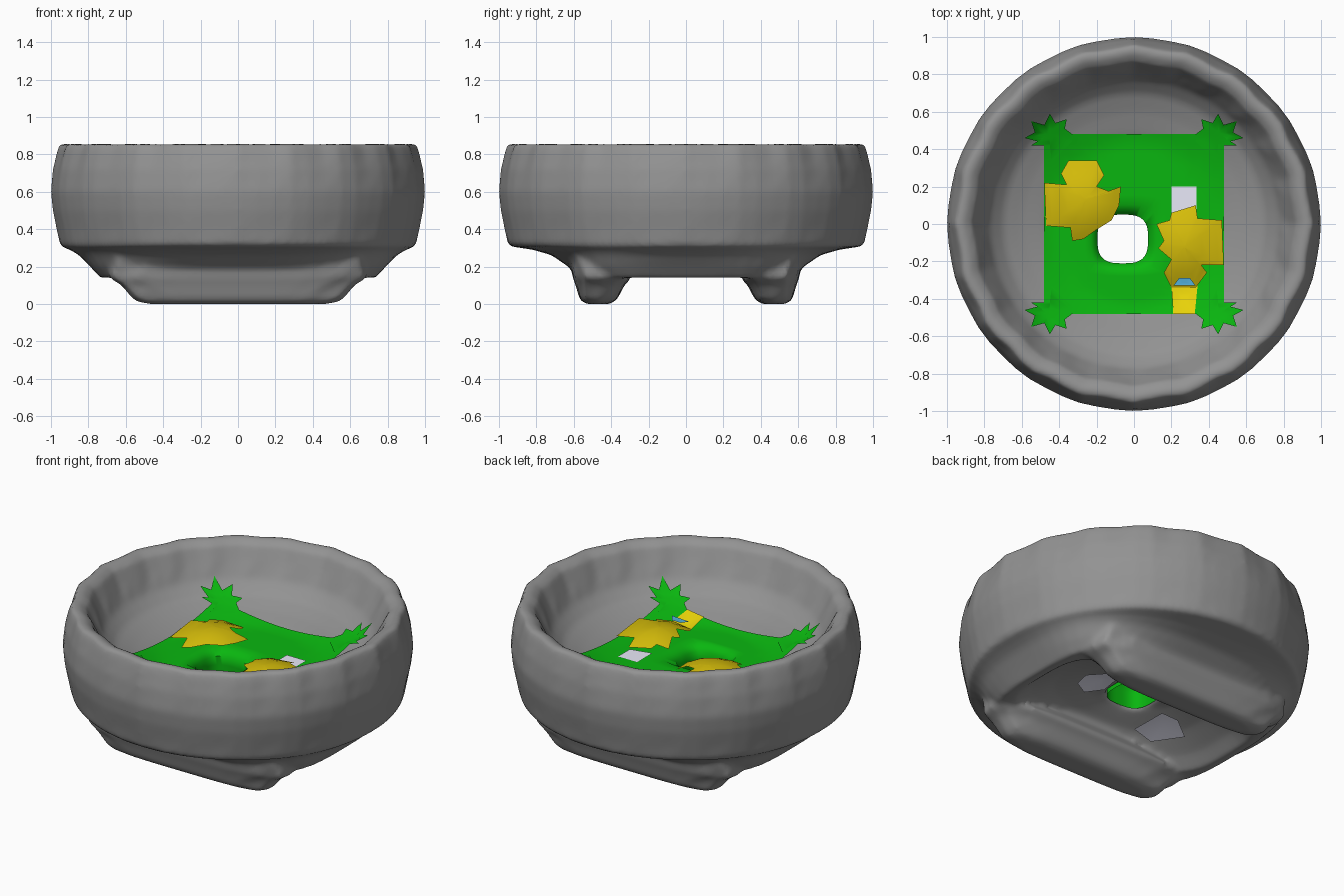
import bpy, bmesh, math

if "Cube" in bpy.data.objects:
    bpy.data.objects.remove(bpy.data.objects["Cube"])

HOLE = (-0.06, -0.08)
# inner dish profile: radius, height
DISH = [(0.0, 0.50), (0.44, 0.50), (0.48, 0.51), (0.60, 0.545), (0.70, 0.585),
        (0.77, 0.65), (0.83, 0.75), (0.87, 0.83), (0.92, 0.858)]


def dish_z(x, y):
    r = math.hypot(x, y)
    for (r0, z0), (r1, z1) in zip(DISH, DISH[1:]):
        if r <= r1:
            return z0 + (z1 - z0) * (r - r0) / (r1 - r0)
    return DISH[-1][1]


def material(name, rgb):
    m = bpy.data.materials.new(name)
    m.diffuse_color = (*rgb, 1)
    m.use_nodes = True
    m.node_tree.nodes["Principled BSDF"].inputs["Base Color"].default_value = m.diffuse_color
    return m


STONE = material("stone_grey", (0.29, 0.29, 0.29))
GREEN = material("green", (0.003, 0.47, 0.005))
YELLOW = material("yellow", (0.66, 0.50, 0.003))
BRIGHT = material("bright_yellow", (0.85, 0.68, 0.003))
PALE = material("pale", (0.82, 0.82, 0.95))
BLUE = material("blue", (0.08, 0.40, 0.65))


def loft(name, rings, mat, cap_start=False, cap_end=False, angle=40, recalc=True, loop=False):
    """Skin a list of closed rings of points."""
    bm = bmesh.new()
    vs = [[bm.verts.new(p) for p in ring] for ring in rings]
    n = len(rings[0])
    for a, b in zip(vs, vs[1:] + (vs[:1] if loop else [])):
        for i in range(n):
            j = (i + 1) % n
            bm.faces.new((a[i], a[j], b[j], b[i]))
    if cap_start:
        bm.faces.new(vs[0][::-1])
    if cap_end:
        bm.faces.new(vs[-1])
    if recalc:
        bmesh.ops.recalc_face_normals(bm, faces=bm.faces)
    me = bpy.data.meshes.new(name)
    bm.to_mesh(me)
    bm.free()
    ob = bpy.data.objects.new(name, me)
    bpy.context.collection.objects.link(ob)
    me.materials.append(mat)
    bpy.ops.object.select_all(action='DESELECT')
    ob.select_set(True)
    bpy.context.view_layer.objects.active = ob
    bpy.ops.object.shade_smooth_by_angle(angle=math.radians(angle))
    return ob


def oval(rx, ry, z, n=64, power=2, cx=0, cy=0, wave=0):
    pts = []
    for i in range(n):
        a = 2 * math.pi * i / n
        c, s = math.cos(a), math.sin(a)
        # superellipse radius along this direction, with a gentle ripple
        k = (abs(c / rx) ** power + abs(s / ry) ** power) ** (-1 / power)
        k *= 1 - wave * (0.5 - 0.5 * math.cos(20 * a))
        pts.append((cx + k * c, cy + k * s, z))
    return pts


# bowl shell: hollow underside, squarish base, outer wall, rim and inner dish
outer = [(0.30, 0.24, 0.325, 2, 0), (0.48, 0.34, 0.27, 2.5, 0),
         (0.62, 0.40, 0.20, 3, 0), (0.69, 0.44, 0.14, 3.5, 0),
         (0.735, 0.56, 0.14, 4, 0), (0.79, 0.63, 0.20, 3.5, 0),
         (0.85, 0.72, 0.262, 2.8, 0), (0.90, 0.82, 0.29, 2.3, 0),
         (0.95, 0.95, 0.31, 2, 0), (0.97, 0.97, 0.40, 2, 0.006),
         (0.99, 0.99, 0.50, 2, 0.004), (1.001, 1.001, 0.60, 2, 0.004),
         (0.99, 0.99, 0.72, 2, 0.012), (0.97, 0.97, 0.81, 2, 0.02),
         (0.955, 0.955, 0.855, 2, 0.024)]
rings = [oval(0.14, 0.135, 0.34, cx=HOLE[0], cy=HOLE[1], power=3)]
rings += [oval(rx, ry, z, power=p, wave=w) for rx, ry, z, p, w in outer]
for r, z in reversed(DISH[1:]):
    rings.append(oval(r, r, z if r > 0.45 else 0.49, wave=0.02 if r > 0.8 else 0))
rings.append(oval(0.145, 0.14, 0.42, cx=HOLE[0], cy=HOLE[1], power=3))
parts = [loft("bowl", rings, STONE, loop=True)]

# two runner feet, sunk into the base
for side, name in ((-1, "front_foot"), (1, "back_foot")):
    sections = [(0.0, 0.48, 0.41, 0.53), (0.01, 0.54, 0.385, 0.555),
                (0.03, 0.57, 0.365, 0.57), (0.10, 0.625, 0.33, 0.59),
                (0.14, 0.69, 0.29, 0.605), (0.24, 0.68, 0.36, 0.62)]
    parts.append(loft(name, [oval(hx, (y1 - y0) / 2, z, n=48, power=4, cy=side * (y0 + y1) / 2)
                             for z, hx, y0, y1 in sections], STONE, True, True))

# melt the feet and the bowl into one soft carved body
for ob in parts:
    ob.select_set(True)
bpy.context.view_layer.objects.active = parts[0]
bpy.ops.object.join()
body = bpy.context.view_layer.objects.active
body.name = "bowl_with_feet"
for m in list(body.modifiers):
    body.modifiers.remove(m)
melt = body.modifiers.new("melt", 'REMESH')
melt.mode = 'VOXEL'
melt.voxel_size = 0.018
melt.use_smooth_shade = True
soften = body.modifiers.new("soften", 'SMOOTH')
soften.factor = 0.5
soften.iterations = 5

# square green floor with a tunnel down to the underside
edge = []
for i in range(64):
    a = 2 * math.pi * i / 64
    k = 0.48 / max(abs(math.cos(a)), abs(math.sin(a)))
    edge.append((k * math.cos(a), k * math.sin(a)))
mouth = oval(0.135, 0.13, 0.33, cx=HOLE[0], cy=HOLE[1], power=3)
floor = [mouth, [(x, y, 0.42) for x, y, z in mouth]]
for k in range(9):
    t = k / 8
    ring = []
    for (hx, hy, _), (ex, ey) in zip(mouth, edge):
        x, y = hx + (ex - hx) * t, hy + (ey - hy) * t
        ring.append((x, y, dish_z(x, y) + 0.008 - (0.035 if k == 0 else 0)))
    floor.append(ring)
loft("green_floor", floor, GREEN, angle=60)


def patch(name, outline, mat, surface, up=True):
    """Sheet filling an outline and lying on the height function surface(x, y)."""
    n = len(outline)
    area = sum(outline[i - 1][0] * outline[i][1] - outline[i][0] * outline[i - 1][1]
               for i in range(n))
    if (area > 0) != up:
        outline = outline[::-1]
    cx = sum(p[0] for p in outline) / n
    cy = sum(p[1] for p in outline) / n
    rings = []
    for s in (1, 0.85, 0.65, 0.45, 0.25, 0.05):
        flat = [(cx + (x - cx) * s, cy + (y - cy) * s) for x, y in outline]
        rings.append([(x, y, surface(x, y)) for x, y in flat])
    return loft(name, rings, mat, cap_end=True, angle=65, recalc=False)


def on_dish(x, y):
    return dish_z(x, y) + 0.012


def dome(cx, cy):
    """Dish surface raised into a soft mound around a centre."""
    def surface(x, y):
        d = ((x - cx) ** 2 + (y - cy) ** 2) / 0.25 ** 2
        return on_dish(x, y) + 0.08 * max(0, 1 - d)
    return surface


def under(x, y):
    """Hollow underside of the bowl, slightly below its surface."""
    q = math.sqrt((x / 0.48) ** 2 + (y / 0.34) ** 2)
    return 0.322 - 0.10 * max(0, q - 0.4)


# pointed corner leaves
for sx in (-1, 1):
    for sy in (-1, 1):
        tips = [(.33, .44), (.44, .33), (.45, .42), (.55, .42), (.51, .44), (.585, .46),
                (.53, .49), (.55, .55), (.48, .53), (.45, .59), (.42, .54), (.36, .56),
                (.37, .51), (.33, .48)]
        patch("corner_leaf", [(sx * x, sy * y) for x, y in tips], GREEN, on_dish)

# domed yellow pieces
patch("left_yellow_piece",
      [(-.48, .22), (-.36, .21), (-.39, .27), (-.35, .34), (-.20, .34), (-.16, .26),
       (-.20, .20), (-.12, .17), (-.07, .20), (-.08, .10), (-.12, .02), (-.20, -.03),
       (-.27, -.08), (-.33, -.09), (-.34, -.02), (-.47, -.01)], YELLOW, dome(-.26, .12))
patch("right_yellow_piece",
      [(.20, .06), (.33, .10), (.34, .03), (.47, .02), (.48, -.22), (.36, -.22),
       (.39, -.26), (.33, -.34), (.20, -.34), (.16, -.26), (.20, -.19), (.13, -.13),
       (.16, -.09), (.12, 0), (.19, .02)], YELLOW, dome(.29, -.11))

# small flat tiles on the floor
patch("pale_tile", [(.20, .05), (.335, .08), (.335, .20), (.20, .20)], PALE, on_dish)
patch("bright_tile", [(.20, -.33), (.21, -.48), (.325, -.48), (.34, -.33)], BRIGHT, on_dish)
patch("blue_tile", [(.21, -.33), (.24, -.29), (.30, -.29), (.33, -.33)], BLUE,
      lambda x, y: on_dish(x, y) + 0.05)

# pale patches on the underside
patch("underside_pale_right", [(.12, -.12), (.22, -.18), (.32, -.12), (.34, -.02),
                               (.24, .04), (.14, .02)], PALE, under, up=False)
patch("underside_pale_left", [(-.26, -.06), (-.22, -.26), (-.36, -.28), (-.48, -.12),
                              (-.36, -.04)], PALE, lambda x, y: under(x, y) - 0.025, up=False)
